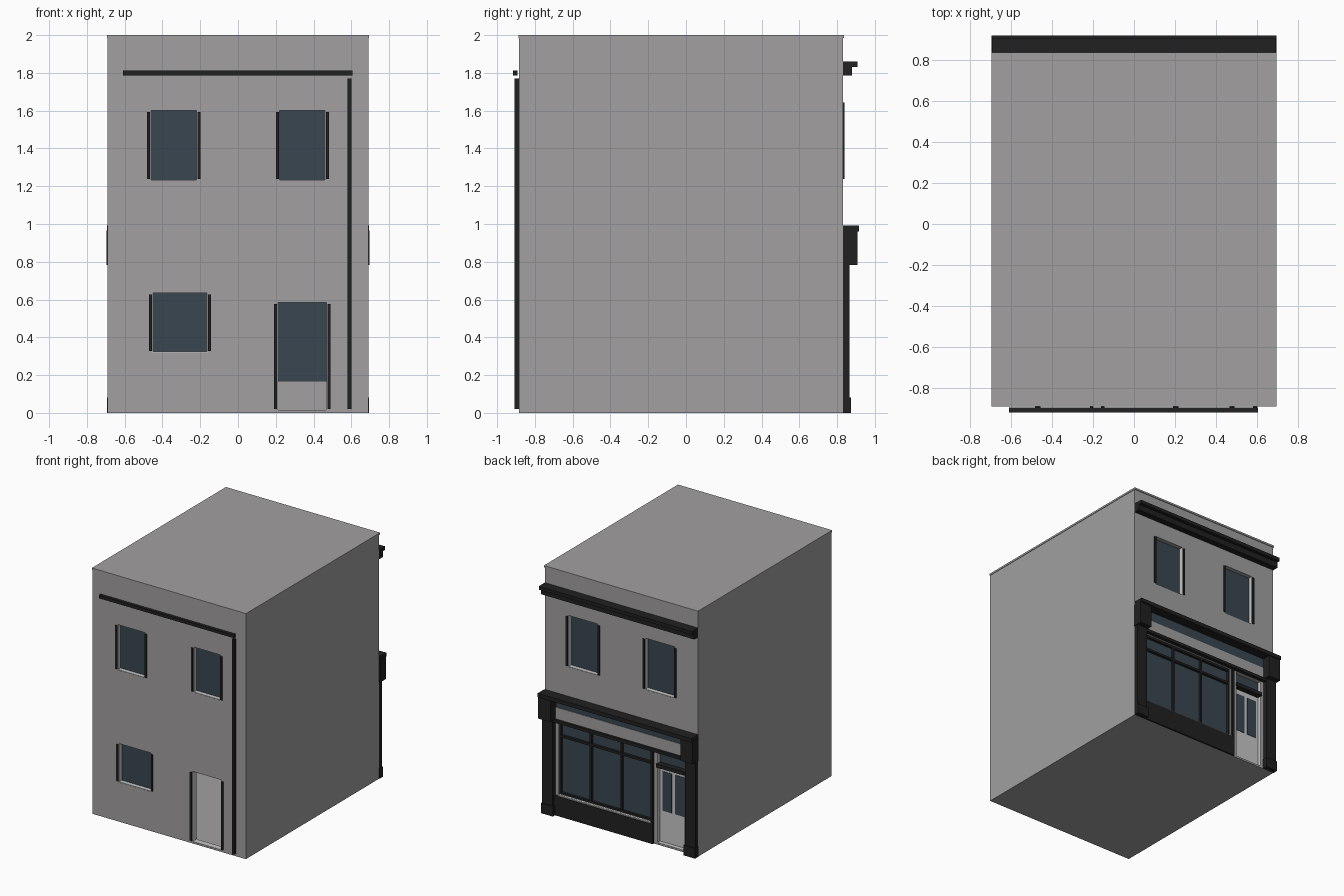
import bpy

if "Cube" in bpy.data.objects:
    bpy.data.objects.remove(bpy.data.objects["Cube"], do_unlink=True)


def material(name, rgb):
    m = bpy.data.materials.new(name)
    m.use_nodes = True
    m.diffuse_color = (*rgb, 1)
    bsdf = m.node_tree.nodes["Principled BSDF"]
    bsdf.inputs["Base Color"].default_value = (*rgb, 1)
    bsdf.inputs["Roughness"].default_value = 0.9
    return m


WALL = material("wall grey", (0.36, 0.35, 0.355))
DARK = material("charcoal paint", (0.015, 0.015, 0.015))
GLASS = material("blue glass", (0.041, 0.061, 0.083))
PALE = material("pale grey paint", (0.58, 0.57, 0.575))


def box(name, x, y, z, mat):
    """Box from (min, max) ranges on each axis."""
    bpy.ops.mesh.primitive_cube_add(size=1, location=[sum(r) / 2 for r in (x, y, z)])
    ob = bpy.context.object
    ob.name = name
    ob.scale = [abs(r[1] - r[0]) for r in (x, y, z)]
    bpy.ops.object.transform_apply(location=False, rotation=False)
    ob.data.materials.append(mat)
    return ob


def cut(target, cutter):
    mod = target.modifiers.new("opening", "BOOLEAN")
    mod.operation = "DIFFERENCE"
    mod.solver = "EXACT"
    mod.object = cutter
    bpy.context.view_layer.objects.active = target
    bpy.ops.object.modifier_apply(modifier=mod.name)
    bpy.data.objects.remove(cutter, do_unlink=True)


W = 0.69            # half width
FRONT, BACK = -0.885, 0.83
T = 0.05            # wall thickness

# Hollow building shell
shell = box("building_walls", (-W, W), (FRONT, BACK), (0, 1.99), WALL)
cut(shell, box("room_cutter", (T - W, W - T), (FRONT + T, BACK - T), (0.01, 1.95), WALL))
box("roof_slab", (-W - 0.004, W + 0.004), (FRONT - 0.003, BACK + 0.006), (1.985, 2), WALL)


def opening(name, x, z, face, glazed=True, strips=True):
    """Hole through a front or back wall with pale reveals, side strips and a pane."""
    out = -1 if face < 0 else 1
    inner = face - out * T
    cut(shell, box(name + "_cutter", x, sorted((face + out * T, inner - out * 0.02)), z, WALL))
    reveal = sorted((face - out * 0.001, inner))
    t = 0.004
    for side, (a, b) in {"a": (x[0], x[0] + t), "b": (x[1] - t, x[1])}.items():
        box(f"{name}_reveal_{side}", (a, b), reveal, z, PALE)
    box(name + "_sill", x, reveal, (z[0], z[0] + t), PALE)
    if strips:
        w = 0.016
        proud = sorted((face - out * 0.004, face + out * 0.008))
        for side, a in (("a", x[0] - w), ("b", x[1])):
            box(f"{name}_side_strip_{side}", (a, a + w), proud, (z[0] + 0.008, z[1] - 0.008), DARK)
    if glazed:
        pane = sorted((face - out * 0.035, face - out * 0.042))
        box(name + "_glass", x, pane, z, GLASS)


# Front wall windows and open doorway
opening("front_upper_window_right", (-0.465, -0.215), (1.23, 1.6), FRONT)
opening("front_upper_window_left", (0.217, 0.465), (1.23, 1.6), FRONT)
opening("front_lower_window", (-0.455, -0.16), (0.32, 0.635), FRONT)
opening("front_doorway", (0.207, 0.473), (0.012, 0.585), FRONT, glazed=False)

# Gutter and downpipe
box("gutter", (-0.61, 0.605), (-0.917, -0.893), (1.787, 1.813), DARK)
box("downpipe", (0.58, 0.6), (-0.908, FRONT), (0.02, 1.77), DARK)

# Back wall windows
opening("back_upper_window_left", (0.21, 0.48), (1.23, 1.65), BACK)
opening("back_upper_window_right", (-0.48, -0.21), (1.23, 1.65), BACK)

# Stepped eaves cornice
box("eaves_cornice_lower", (-W, W), (BACK, 0.88), (1.785, 1.832), DARK)
box("eaves_cornice_upper", (-W, W), (BACK, 0.907), (1.832, 1.86), DARK)

# Shop window: opening, rails and mullions
SX, SZ = (-0.27, 0.57), (0.165, 0.76)
FRAME = (0.793, 0.815)
opening("shop_window", SX, SZ, BACK, strips=False)
for i in range(4):
    x = SX[0] + 0.007 + i * (SX[1] - SX[0] - 0.014) / 3
    box(f"shop_mullion_{i + 1}", (x - 0.008, x + 0.008), FRAME, SZ, DARK)
for name, z in (("bottom", 0.174), ("transom", 0.64), ("top", 0.752)):
    box(f"shop_{name}_rail", SX, FRAME, (z - 0.009, z + 0.009), DARK)
box("stall_riser", (-0.29, 0.6), (BACK, 0.845), (0, 0.16), DARK)
box("shop_ledge", SX, (BACK - 0.03, 0.84), (0.16, 0.168), PALE)

# Shop door with two panes and a light above
DX = (-0.57, -0.32)
opening("shop_doorway", DX, (0.012, 0.76), BACK, glazed=False, strips=False)
box("shop_door", DX, (0.783, 0.795), (0.012, 0.63), PALE)
for side, x in (("left", (-0.43, -0.345)), ("right", (-0.545, -0.46))):
    box(f"shop_door_pane_{side}", x, (0.78, 0.798), (0.27, 0.59), GLASS)
box("door_transom_rail", DX, (0.79, 0.84), (0.63, 0.66), DARK)
box("door_transom_glass", DX, (0.788, 0.795), (0.66, 0.76), GLASS)
box("shop_post", (-0.292, -0.272), (BACK, 0.845), (0, 0.77), DARK)

# Fascia, with a glazed strip under the cornice
box("fascia_panel", (-0.59, 0.59), (BACK, 0.842), (0.785, 0.88), WALL)
box("fascia_glass_strip", (-0.59, 0.59), (BACK, 0.838), (0.88, 0.96), GLASS)
box("fascia_rail", (-0.6, 0.6), (BACK, 0.86), (0.76, 0.785), DARK)
box("shop_cornice", (-W - 0.003, W + 0.003), (BACK, 0.917), (0.96, 0.992), DARK)

# Pilasters with plinths and consoles at both ends
for side, s in (("left", 1), ("right", -1)):
    def span(a, b):
        return sorted((s * a, s * b))
    box(f"{side}_pilaster", span(0.595, W), (BACK, 0.865), (0, 0.79), DARK)
    box(f"{side}_plinth", span(0.588, W + 0.003), (BACK, 0.873), (0, 0.082), DARK)
    box(f"{side}_console", span(0.585, W + 0.005), (BACK, 0.907), (0.782, 0.965), DARK)
